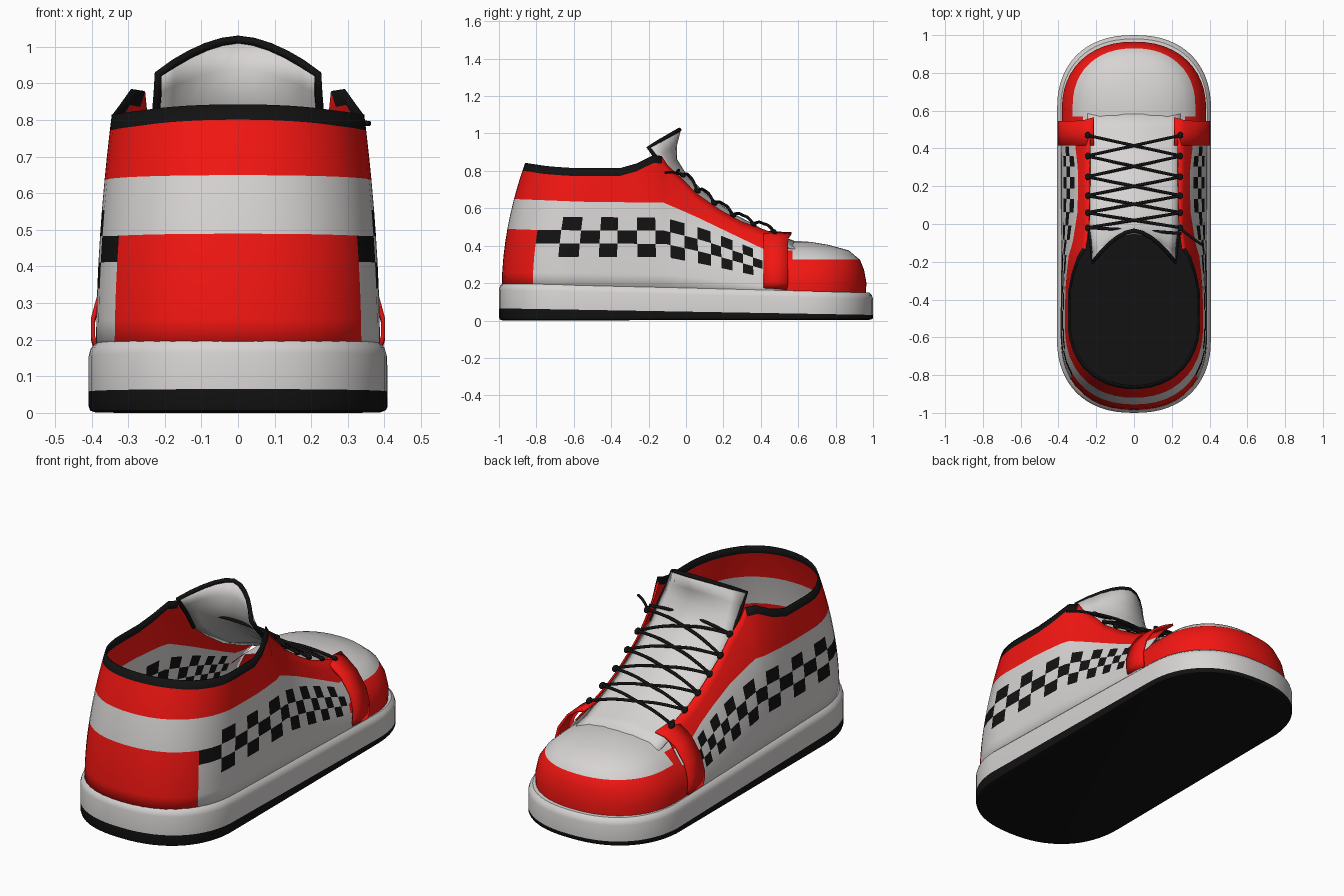
import bpy, bmesh, math
from mathutils import Vector

if "Cube" in bpy.data.objects:
    bpy.data.objects.remove(bpy.data.objects["Cube"])


def material(name, rgb):
    m = bpy.data.materials.new(name)
    m.diffuse_color = (*rgb, 1)
    m.use_nodes = True
    m.node_tree.nodes["Principled BSDF"].inputs["Base Color"].default_value = m.diffuse_color
    return m


RED, WHITE, BLACK = 0, 1, 2
MATS = [material("red", (0.9, 0.008, 0.006)), material("white", (0.68, 0.66, 0.65)),
        material("black", (0.006, 0.006, 0.006))]


def interp(table, y):
    for (a, va), (b, vb) in zip(table, table[1:]):
        if y <= b:
            return va + (vb - va) * max(0, (y - a) / (b - a))
    return table[-1][1]


def loft(name, rows, color, closed=False, cap=False, mirror=False, thick=0):
    """Skin a grid of points; color(i, j) picks the material of each face."""
    bm = bmesh.new()
    grid = [[bm.verts.new(p) for p in r] for r in rows]
    n = len(rows[0])
    for i in range(len(rows) - 1):
        for j in range(n if closed else n - 1):
            k = (j + 1) % n
            f = bm.faces.new((grid[i][j], grid[i][k], grid[i + 1][k], grid[i + 1][j]))
            f.material_index = color(i, j)
    if cap:
        bm.faces.new(grid[0]).material_index = color(0, 0)
    bmesh.ops.remove_doubles(bm, verts=bm.verts, dist=0.0005)
    bmesh.ops.recalc_face_normals(bm, faces=bm.faces)
    me = bpy.data.meshes.new(name)
    for m in MATS:
        me.materials.append(m)
    bm.to_mesh(me)
    bm.free()
    for p in me.polygons:
        p.use_smooth = True
    me.set_sharp_from_angle(angle=math.radians(40))
    ob = bpy.data.objects.new(name, me)
    bpy.context.collection.objects.link(ob)
    if mirror:
        ob.modifiers.new("mirror", 'MIRROR')
    if thick:
        s = ob.modifiers.new("thickness", 'SOLIDIFY')
        s.thickness, s.offset = thick, -1
    return ob


def tube(name, pts, r, kind='NURBS'):
    cu = bpy.data.curves.new(name, 'CURVE')
    cu.dimensions, cu.bevel_depth, cu.bevel_resolution, cu.use_fill_caps = '3D', r, 2, True
    sp = cu.splines.new(kind)
    sp.points.add(len(pts) - 1)
    for q, p in zip(sp.points, pts):
        q.co = (*p, 1)
    if kind == 'NURBS':
        sp.order_u, sp.use_endpoint_u, sp.resolution_u = 3, True, 4
    cu.materials.append(MATS[BLACK])
    ob = bpy.data.objects.new(name, cu)
    bpy.context.collection.objects.link(ob)


def bow(c, e=2.3):
    return max(0, 1 - abs(c) ** e) ** (1 / e)


# Sole: stacked rounded outlines, higher at the heel than at the toe
def sole_ring(inset, z_heel, z_toe):
    ring = []
    for k in range(64):
        a = 2 * math.pi * k / 64
        s, c = math.sin(a), math.cos(a)
        x = math.copysign(abs(c) ** 0.87, c) * (0.408 - inset)
        y = math.copysign(abs(s) ** 0.87, s) * (0.4 - inset) + (0.6 if k < 32 else -0.6)
        if k in (0, 32):
            y = 0.6 if k == 0 else -0.6
        ring.append((x, y, z_heel + (z_toe - z_heel) * (y + 1) / 2))
    return ring


loft("outsole", [sole_ring(*r) for r in ((0.02, 0, 0.004), (0.004, 0.006, 0.008), (0, 0.02, 0.014), (0, 0.065, 0.03))],
     lambda i, j: BLACK, closed=True, cap=True)
loft("midsole", [sole_ring(*r) for r in ((0, 0.065, 0.03), (0, 0.165, 0.115), (0.006, 0.187, 0.135),
                                         (0.02, 0.2, 0.148), (0.06, 0.2, 0.148))],
     lambda i, j: WHITE, closed=True)
loft("insole", [sole_ring(0.04, 0.193, 0.14), sole_ring(0.06, 0.193, 0.14)],
     lambda i, j: BLACK, closed=True, cap=True)

# Upper: columns from heel to strap, rows following the painted bands
cells = [-0.82, -0.69, -0.58, -0.47, -0.37, -0.26, -0.16, -0.08, -0.005, 0.065,
         0.135, 0.19, 0.25, 0.305, 0.36, 0.41]
cols = [-0.6 - 0.385 * math.cos(math.radians(a)) for a in (0, 6, 14, 22, 30, 38, 47)]
cols += sorted(cells + [-0.755, -0.635, -0.11]) + [0.46, 0.52]
TOP = [(-1, 0.845), (-0.85, 0.825), (-0.7, 0.815), (-0.37, 0.815), (-0.26, 0.84), (-0.16, 0.885),
       (-0.11, 0.88), (-0.08, 0.83), (-0.005, 0.755), (0.065, 0.68), (0.2, 0.585), (0.3, 0.53), (0.52, 0.45)]
STRIPE = [(-1, 0.65), (-0.6, 0.635), (-0.11, 0.63), (0.07, 0.55), (0.42, 0.38)]
CHECK_HI = [(-1, 0.565), (-0.8, 0.555), (-0.11, 0.55), (0.1, 0.49), (0.42, 0.36)]
CHECK_LO = [(-1, 0.34), (-0.11, 0.34), (0.1, 0.30), (0.42, 0.23)]
TOP_Y = [(-0.6, -0.52), (-0.3, -0.3), (-0.11, -0.13), (0, -0.01), (0.52, 0.52)]
TOP_X = [(-0.52, 0.345), (-0.35, 0.343), (-0.2, 0.31), (-0.13, 0.26), (0, 0.24), (0.52, 0.235)]


def column(y):
    c = max(0, (-0.6 - y) / 0.385)
    xb = 0.388 * bow(c)
    yt = -0.52 - 0.34 * c if c > 0 else interp(TOP_Y, y)
    xt = 0.345 * bow(c, 2.1) if c > 0 else interp(TOP_X, yt)
    z0, top = 0.175 - 0.025 * (y + 1), interp(TOP, y)
    lo, hi, st = interp(CHECK_LO, y), interp(CHECK_HI, y), interp(STRIPE, y)
    trim = top - 0.042
    zs = [z0, (z0 + lo) / 2, lo, lo + (hi - lo) / 3, lo + (hi - lo) * 2 / 3, hi, st, (st + trim) / 2, trim, top]
    pts = []
    for z in zs:
        t = ((z - z0) / (top - z0)) ** 1.9
        pts.append((xb + (xt - xb) * t, y + (yt - y) * t, z))
    return pts


def upper_color(i, j):
    y = (cols[i] + cols[i + 1]) / 2
    if j == 8:
        return BLACK if y < -0.11 else RED
    if j >= 6:
        return RED
    if y < cells[0]:
        return RED if j < 4 else WHITE
    if 2 <= j <= 4 and y < cells[-1]:
        cell = sum(y > c for c in cells)
        return BLACK if (cell + j) % 2 == 0 else WHITE
    return WHITE


loft("upper", [column(y) for y in cols], upper_color, mirror=True, thick=0.008)

# Toe cap: shrinking U-shaped rings, red bumper below and white above
toe = []
for sx, yf, z in ((0.38, 0.96, 0.13), (0.382, 0.965, 0.2), (0.367, 0.952, 0.27), (0.325, 0.93, 0.325),
                  (0.27, 0.87, 0.375), (0.18, 0.76, 0.405), (0.09, 0.67, 0.42), (0, 0.6, 0.425)):
    L = 0.36 * sx / 0.38
    ring = [(sx, y, z) for y in (0.42, 0.5, 0.57)]
    for k in range(13):
        a = math.radians(7.5 * k)
        x = sx * max(0, math.cos(a)) ** 0.9 if k < 12 else 0
        ring.append((x, yf - L + L * math.sin(a) ** 0.9, z))
    toe.append(ring)
loft("toe_cap", toe, lambda i, j: RED if i < 3 or (j < 2 and i < 4) else WHITE, mirror=True)

# Side strap joining toe and lacing edge
strap = []
for x, z, y1 in ((0.392, 0.165, 0.54), (0.402, 0.2, 0.545), (0.402, 0.25, 0.545), (0.38, 0.33, 0.545),
                 (0.325, 0.41, 0.545), (0.265, 0.452, 0.55), (0.215, 0.472, 0.565)):
    strap.append([(x, 0.415, z + 0.008), (x, 0.48, z + 0.004), (x, y1, z)])
loft("strap", strap, lambda i, j: RED, mirror=True, thick=0.012)

# Tongue: (centre y, centre z, side y, side z, half width)
T = [(0.6, 0.41, 0.6, 0.37, 0.245), (0.5, 0.446, 0.5, 0.40, 0.245), (0.4, 0.485, 0.4, 0.44, 0.245),
     (0.25, 0.565, 0.23, 0.515, 0.245), (0.1, 0.675, 0.07, 0.62, 0.24), (0, 0.77, -0.04, 0.71, 0.235),
     (-0.055, 0.86, -0.11, 0.81, 0.225), (-0.055, 0.94, -0.16, 0.87, 0.22), (-0.035, 1.02, -0.2, 0.925, 0.218)]
tongue = []
for yc, zc, ys, zs, w in T:
    row = []
    for k in range(-5, 6):
        f = abs(k / 5) ** 1.7
        row.append((w * k / 5, yc + (ys - yc) * f, zc + (zs - zc) * f))
    tongue.append(row)
loft("tongue", tongue, lambda i, j: WHITE, thick=0.008)
tube("tongue_trim", [r[0] for r in tongue[5:-1]] + tongue[-1] + [r[-1] for r in tongue[-2:4:-1]], 0.011, 'POLY')

# Laces and eyelets
CENTRE = sorted((r[0], r[1]) for r in T[:6])
eyes = [(y, interp(TOP, y) + 0.008) for y in (0.47, 0.36, 0.25, 0.15, 0.06, -0.02)]
for i, (y, z) in enumerate(eyes):
    for s in (-1, 1):
        bpy.ops.mesh.primitive_uv_sphere_add(segments=10, ring_count=6, radius=0.02, location=(s * 0.245, y, z))
        eye = bpy.context.object
        eye.name = "eyelet"
        eye.scale = (0.8, 1, 0.6)
        eye.rotation_euler = (-0.6, 0, 0)
        eye.data.materials.append(MATS[BLACK])
        eye.data.shade_smooth()
        if i + 1 < len(eyes):
            y2, z2 = eyes[i + 1]
            a, b = Vector((s * 0.25, y, z)), Vector((-s * 0.25, y2, z2))
            m = (a + b) / 2
            m.z = max(m.z, interp(CENTRE, m.y)) + 0.02
            tube("lace", [a, a.lerp(m, 0.5) + Vector((0, 0, 0.015)), m, b.lerp(m, 0.5) + Vector((0, 0, 0.015)), b],
                 0.008)
y, z = eyes[-1]
tube("top_lace", [(-0.25, y, z), (0, y - 0.01, z + 0.05), (0.25, y - 0.03, z + 0.01)], 0.008)
tube("lace_end", [(0.24, y, z), (0.3, -0.07, 0.8), (0.36, -0.11, 0.79)], 0.007)
